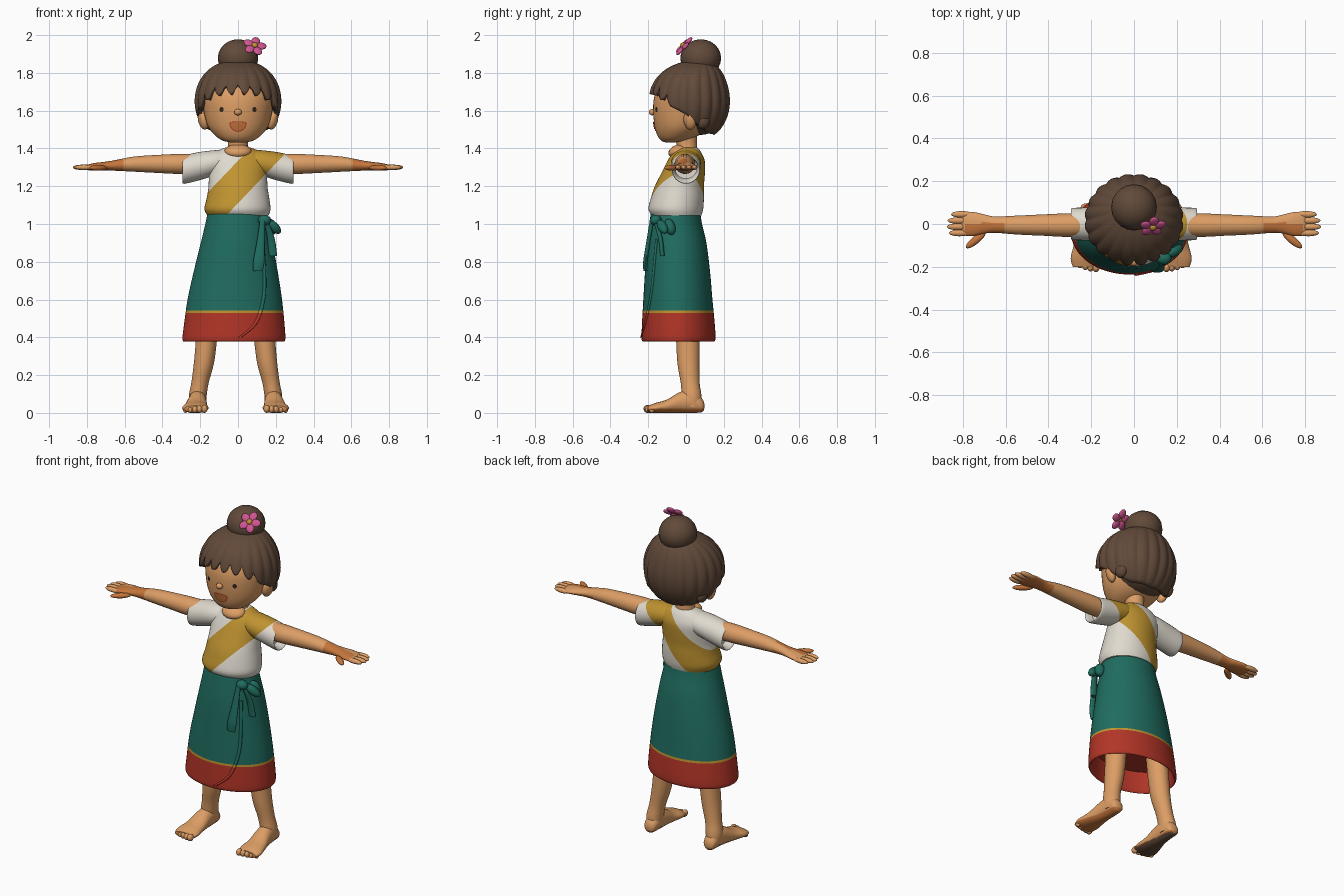
import bpy, bmesh, math
from mathutils import Vector, Euler
from mathutils.bvhtree import BVHTree

if "Cube" in bpy.data.objects:
    bpy.data.objects.remove(bpy.data.objects["Cube"])


def material(name, rgb):
    m = bpy.data.materials.new(name)
    m.use_nodes = True
    m.diffuse_color = (*rgb, 1)
    m.node_tree.nodes["Principled BSDF"].inputs["Base Color"].default_value = (*rgb, 1)
    return m


SKIN = material("skin", (.72, .34, .13))
TAN = material("tan_skin", (.56, .18, .045))
HAIR = material("brown_hair", (.12, .068, .042))
WHITE = material("cream_cloth", (.74, .70, .62))
GOLD = material("gold_cloth", (.52, .29, .03))
TEAL = material("teal_cloth", (.014, .15, .115))
RED = material("red_cloth", (.44, .035, .02))
PINK = material("pink_petal", (.62, .09, .28))
DARK = material("dark_eye", (.04, .02, .012))


def finish(name, bm, mats, cuts=(), paint=None):
    """Cut colour borders, paint faces by rule and make the object."""
    for co, no in cuts:
        geom = bm.verts[:] + bm.edges[:] + bm.faces[:]
        bmesh.ops.bisect_plane(bm, geom=geom, plane_co=co, plane_no=no)
    bmesh.ops.recalc_face_normals(bm, faces=bm.faces)
    bm.normal_update()
    for f in bm.faces:
        f.smooth = True
        if paint:
            f.material_index = paint(f.calc_center_median(), f.normal)
    me = bpy.data.meshes.new(name)
    bm.to_mesh(me)
    bm.free()
    for m in mats:
        me.materials.append(m)
    me.set_sharp_from_angle(angle=math.radians(50))
    ob = bpy.data.objects.new(name, me)
    bpy.context.collection.objects.link(ob)
    return ob


def skin_rows(bm, rows):
    """Cap the first loop of points and join each loop to the next."""
    rows = [[bm.verts.new(p) for p in row] for row in rows]
    bm.faces.new(rows[0])
    for a, b in zip(rows, rows[1:]):
        for k in range(len(a)):
            bm.faces.new((a[k-1], a[k], b[k], b[k-1]))
    return rows


def spline(a, b, c, d, t):
    return b + (c - a) * t / 2 + (2*a - 5*b + 4*c - d) * t*t / 2 + (3*b - a - 3*c + d) * t**3 / 2


def loft(name, axis, rings, mats, n=32, side=1, shift=0, **kw):
    """Smooth tube through rings of (position, centre u, centre v, radius u, radius v)."""
    dense = []
    for i in range(len(rings) - 1):
        four = [rings[max(i-1, 0)], rings[i], rings[i+1], rings[min(i+2, len(rings)-1)]]
        dense += [[spline(*v, k / 4) for v in zip(*four)] for k in range(4)]
    rows = []
    for p, cu, cv, ru, rv in dense + [rings[-1]]:
        row = []
        for k in range(n):
            a = math.tau * k / n
            u, v = cu + ru * math.cos(a), cv + rv * math.sin(a)
            x, y, z = {"x": (p, u, v), "y": (u, p, v), "z": (u, v, p)}[axis]
            row.append((x * side + shift, y, max(z, 0)))
        rows.append(row)
    bm = bmesh.new()
    bm.faces.new(skin_rows(bm, rows)[-1])
    return finish(name, bm, mats, **kw)


def blob(name, loc, size, mat, rot=(0, 0, 0)):
    bm = bmesh.new()
    bmesh.ops.create_uvsphere(bm, u_segments=20, v_segments=12, radius=1)
    turn = Euler(rot).to_matrix()
    for v in bm.verts:
        v.co = turn @ Vector([a * b for a, b in zip(v.co, size)]) + Vector(loc)
    finish(name, bm, [mat])


def surface(ob):
    """Give the front y of an object at x, z."""
    tree = BVHTree.FromPolygons([v.co for v in ob.data.vertices],
                                [p.vertices[:] for p in ob.data.polygons])
    return lambda x, z: tree.ray_cast(Vector((x, -2, z)), Vector((0, 1, 0)))[0].y


# Shirt with a diagonal sash
SLOPE, LOW, HIGH = Vector((-1.05, 0, 1)), 1.11, 1.335
sash = dict(cuts=[((0, 0, h), SLOPE) for h in (LOW, HIGH)],
            paint=lambda c, n: int(LOW < c.dot(SLOPE) < HIGH))
loft("shirt", "z", [(1.045, 0, -.05, .162, .132), (1.08, -.003, -.054, .175, .145),
     (1.14, 0, -.045, .165, .14), (1.2, 0, -.035, .156, .13), (1.27, 0, -.015, .155, .115),
     (1.33, 0, 0, .16, .1), (1.375, 0, .005, .13, .078), (1.4, 0, .01, .08, .055),
     (1.405, 0, .01, .06, .045)], [WHITE, GOLD], n=48, **sash)

# Wrapped skirt with a gold line and a red hem
hem = dict(cuts=[((0, 0, h), (0, 0, 1)) for h in (.53, .543)],
           paint=lambda c, n: 1 if c.z < .53 else 2 if c.z < .543 else 0)
skirt = loft("skirt", "z", [(1.065, -.005, -.055, .155, .13), (1, -.005, -.055, .168, .14),
             (.9, -.007, -.05, .19, .158), (.75, -.012, -.045, .222, .172),
             (.6, -.017, -.043, .25, .183), (.45, -.02, -.04, .268, .194),
             (.387, -.022, -.04, .272, .195), (.39, -.022, -.04, .257, .18),
             (.5, -.02, -.04, .24, .165)], [TEAL, RED, GOLD], n=64, **hem)
on_skirt = surface(skirt)
flap = [(.13, .92), (.14, .7), (.13, .58), (.09, .47), (.01, .4)]
loft("skirt_flap_edge", "z", [(z, x, on_skirt(x, z), .01, .008) for x, z in flap],
     [TEAL, RED, GOLD], n=12, **hem)

# Bow at the hip
blob("bow_knot", (.14, -.16, 1.02), (.035, .03, .028), TEAL)
blob("bow_front_loop", (.19, -.125, .985), (.05, .025, .025), TEAL, (0, .7, .5))
blob("bow_back_loop", (.175, -.085, .985), (.03, .028, .045), TEAL, (.3, -.3, 0))
loft("bow_long_tail", "z", [(1.02, .13, -.18, .014, .012), (.9, .12, -.2, .022, .011),
     (.8, .11, -.215, .03, .012), (.75, .105, -.215, .026, .01)], [TEAL], n=16)
loft("bow_short_tail", "z", [(1.01, .15, -.16, .012, .012), (.92, .175, -.135, .02, .012),
     (.83, .185, -.125, .022, .012)], [TEAL], n=16)


def palm(c, n):
    x = abs(c.x)
    return int(x > .61 and (n.z < -.1 or (c.y < .005 and x < .79)))


# Neck and head
loft("neck", "z", [(1.36, 0, .005, .065, .055), (1.4, 0, .005, .056, .054),
     (1.44, 0, .003, .052, .055), (1.52, 0, 0, .06, .06)], [SKIN])
blob("collar_skin", (0, -.04, 1.385), (.072, .055, .035), SKIN, (.3, 0, 0))
head = loft("head", "z", [(1.432, 0, -.08, .04, .03), (1.442, 0, -.066, .082, .066),
            (1.47, 0, -.042, .123, .11), (1.52, 0, -.02, .16, .146), (1.6, 0, 0, .182, .174),
            (1.68, 0, .01, .188, .176), (1.76, 0, .015, .16, .14), (1.8, 0, .02, .11, .1)],
            [SKIN], n=48)
on_face = surface(head)
blob("nose", (0, on_face(0, 1.59) - .005, 1.592), (.02, .018, .017), SKIN)
circle = [(math.cos(math.tau * k / 24), math.sin(math.tau * k / 24)) for k in range(24)]


def face_plate(name, cx, cz, width, up, down, lift, mat):
    """Thin rounded plate laid on the face."""
    bm = bmesh.new()
    pts = [[(cx + x * width * r, cz + z * (up if z > 0 else down) * r) for x, z in circle]
           for r in (.02, .5, 1)]
    skin_rows(bm, [[(x, on_face(x, z) - lift, z) for x, z in row] for row in pts])
    finish(name, bm, [mat])


face_plate("mouth_rim", 0, 1.534, .046, .01, .046, .003, RED)
face_plate("mouth", 0, 1.533, .041, .007, .04, .006, TAN)

# Paired parts: eyes, ears, sleeves, arms, hands, legs and feet
SHIFT = -.013
for s, tag, sole in ((1, "left", TAN), (-1, "right", HAIR)):
    face_plate(tag + "_eye", s * .087, 1.606, .011, .014, .014, .004, DARK)
    blob(tag + "_ear", (s * .185, .02, 1.55), (.025, .034, .052), SKIN, (0, s * .25, -s * .4))
    blob(tag + "_hair_curl", (s * .165, .088, 1.545), (.032, .038, .042), HAIR)
    loft(tag + "_sleeve", "x", [(.05, .005, 1.335, .07, .06), (.13, 0, 1.322, .08, .068),
         (.21, 0, 1.305, .077, .075), (.285, 0, 1.288, .075, .075),
         (.288, 0, 1.29, .067, .067), (.25, 0, 1.3, .06, .06)], [WHITE, GOLD], side=s, **sash)
    loft(tag + "_arm", "x", [(.15, 0, 1.32, .05, .05), (.3, -.005, 1.318, .055, .053),
         (.42, -.005, 1.318, .05, .048), (.55, -.005, 1.317, .044, .04),
         (.65, -.003, 1.31, .038, .028), (.7, 0, 1.307, .045, .023),
         (.75, 0, 1.304, .056, .02), (.79, 0, 1.3, .054, .016), (.805, 0, 1.3, .04, .008)],
         [SKIN, TAN], side=s, paint=palm)
    for i, reach in enumerate((.815, .825, .822, .805)):
        blob(f"{tag}_finger_{i}", (s * reach, -.042 + i * .029, 1.3), (.05, .0155, .014), SKIN)
    blob(tag + "_thumb", (s * .74, -.075, 1.297), (.058, .018, .015), TAN, (0, 0, -s * .68))
    loft(tag + "_leg", "z", [(.52, .148, .005, .06, .064), (.38, .155, .01, .056, .062),
         (.26, .168, .013, .053, .058), (.16, .188, .022, .046, .05),
         (.09, .2, .03, .047, .052), (.03, .2, .035, .043, .045)], [SKIN], side=s, shift=SHIFT)
    loft(tag + "_foot", "y", [(.097, .2, .036, .012, .012), (.085, .2, .04, .034, .036),
         (.035, .2, .06, .045, .06), (-.03, .203, .055, .05, .056), (-.1, .209, .035, .06, .036),
         (-.16, .213, .026, .07, .027), (-.2, .213, .02, .06, .018)], [SKIN, TAN, sole],
         side=s, shift=SHIFT, cuts=[((0, 0, .022), (0, 0, 1))],
         paint=lambda c, n: 0 if c.z > .022 else 2 if n.z < -.6 else 1)
    for i in range(5):
        size = .021 - i * .0015
        blob(f"{tag}_toe_{i}", (s * (.165 + i * .025) + SHIFT, -.204 + i * i * .0015, size),
             (size * .8, size, size), SKIN)

# Swept hair: a ridged shell falling from the crown to the hairline
HAIRLINE = [(0, 1.69), (35, 1.68), (58, 1.63), (85, 1.58), (105, 1.52), (130, 1.48), (181, 1.47)]


def hair_point(th, t):
    valley = 1 - abs(math.sin(10 * th))
    a = math.degrees(min(th, math.tau - th))
    (a0, z0), (a1, z1) = next(p for p in zip(HAIRLINE, HAIRLINE[1:]) if a < p[1][0])
    end = z0 + (z1 - z0) * (a - a0) / (a1 - a0) + (.05 * valley if a < 60 else 0)
    phi = math.acos((end - 1.65) / .216) * t
    r = math.sin(phi) ** .85 * (1 - .04 * valley * math.sin(phi))
    back = .018 + .04 * max(0, math.cos(phi)) ** 3
    return .232 * r * math.sin(th), back - .217 * r * math.cos(th), 1.65 + .216 * math.cos(phi)


bm = bmesh.new()
skin_rows(bm, [[hair_point(math.tau * k / 180, j / 22) for k in range(180)] for j in range(1, 23)])
shell = finish("hair", bm, [HAIR]).modifiers.new("thickness", "SOLIDIFY")
shell.thickness, shell.offset = .03, -1
blob("hair_nape", (0, .065, 1.6), (.18, .15, .13), HAIR)
blob("hair_bun", (0, .078, 1.878), (.107, .108, .1), HAIR)

# Flower tucked into the bun
middle = Vector((.088, -.012, 1.942))
tilt = Vector((.15, -.65, .6)).to_track_quat("Z", "Y")
for i in range(5):
    spin = tilt @ Euler((0, 0, math.tau * i / 5)).to_quaternion()
    blob(f"petal_{i}", middle + spin @ Vector((.036, 0, 0)), (.028, .023, .011), PINK,
         spin.to_euler())
blob("flower_centre", middle + tilt @ Vector((0, 0, .008)), (.016, .016, .012), GOLD,
     tilt.to_euler())
